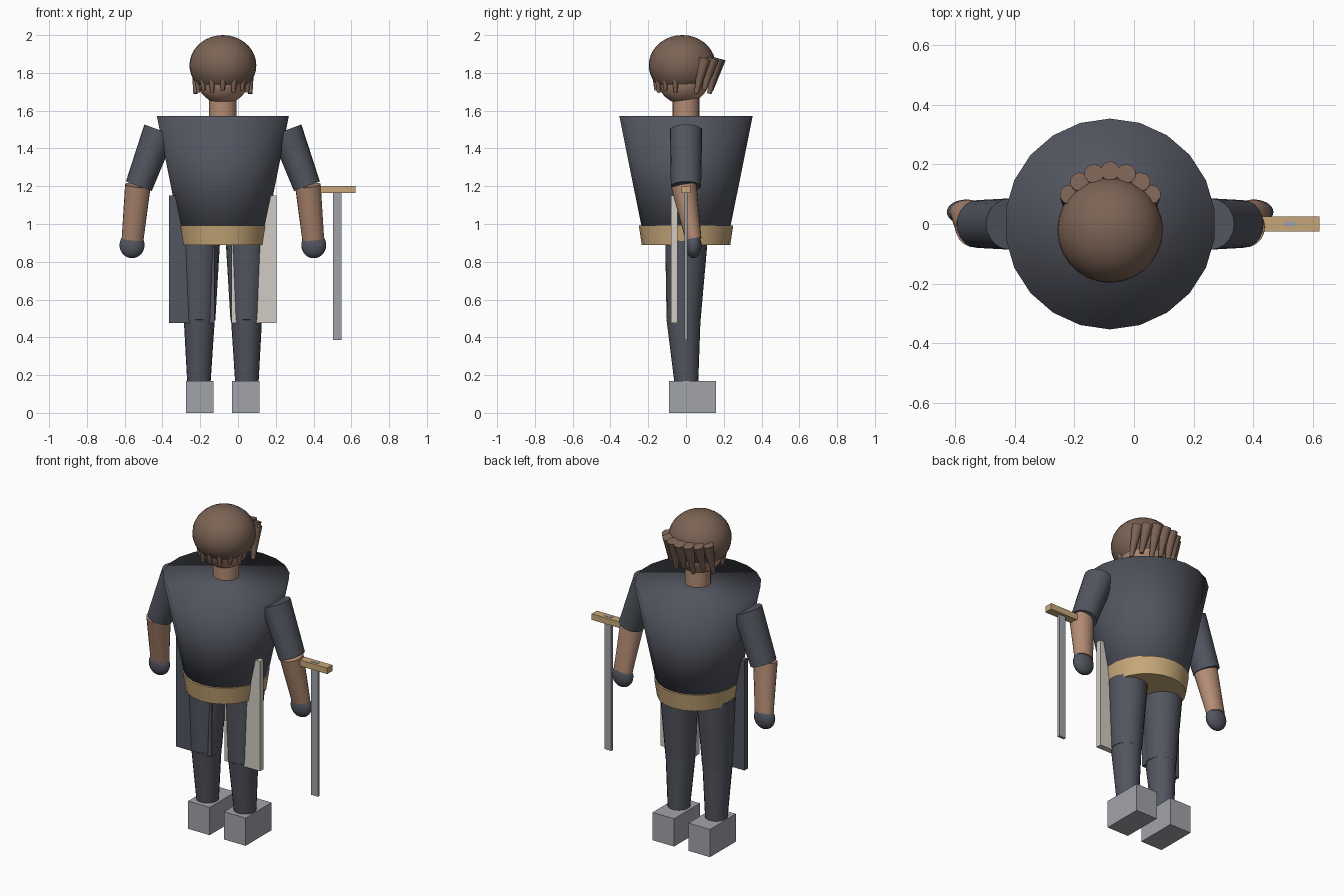
import bpy, bmesh, math
from mathutils import Vector

if "Cube" in bpy.data.objects:
    bpy.data.objects.remove(bpy.data.objects["Cube"])

CX = -0.08  # the body's own centre line; the sword shifts the overall centre


def material(name, rgb):
    m = bpy.data.materials.new(name)
    m.diffuse_color = (*rgb, 1)
    m.use_nodes = True
    m.node_tree.nodes["Principled BSDF"].inputs["Base Color"].default_value = m.diffuse_color
    return m


CLOTH = material("dark_cloth", (0.085, 0.092, 0.115))
SKIN = material("skin", (0.45, 0.26, 0.175))
HAIR = material("hair", (0.2, 0.125, 0.09))
TAN = material("tan", (0.57, 0.39, 0.19))
PALE = material("pale_cloth", (0.64, 0.6, 0.54))
STEEL = material("steel", (0.36, 0.37, 0.4))


def finish(bm, name, mat, smooth=40):
    bmesh.ops.recalc_face_normals(bm, faces=bm.faces[:])
    me = bpy.data.meshes.new(name)
    bm.to_mesh(me)
    bm.free()
    ob = bpy.data.objects.new(name, me)
    bpy.context.collection.objects.link(ob)
    me.materials.append(mat)
    bpy.ops.object.select_all(action='DESELECT')
    ob.select_set(True)
    bpy.context.view_layer.objects.active = ob
    if smooth == 180:
        bpy.ops.object.shade_smooth()
    elif smooth:
        bpy.ops.object.shade_smooth_by_angle(angle=math.radians(smooth))
    return ob


def limb(name, p0, r0, p1, r1, mat, n=20, smooth=40):
    """Capped tapered tube from p0 to p1; each radius is an (x, y) pair."""
    p0, p1 = Vector(p0), Vector(p1)
    d = (p1 - p0).normalized()
    v = d.cross(Vector((1, 0, 0))).normalized()
    u = v.cross(d)
    bm = bmesh.new()
    rings = []
    for p, (rx, ry) in ((p0, r0), (p1, r1)):
        rings.append([bm.verts.new(p + u * rx * math.sin(a) + v * ry * math.cos(a))
                      for a in (2 * math.pi * i / n for i in range(n))])
    for i in range(n):
        j = (i + 1) % n
        bm.faces.new((rings[0][i], rings[0][j], rings[1][j], rings[1][i]))
    bm.faces.new(rings[0])
    bm.faces.new(rings[1])
    return finish(bm, name, mat, smooth)


def ball(name, c, r, mat, cut=None):
    """Ellipsoid, optionally cut flat at height cut."""
    bm = bmesh.new()
    bmesh.ops.create_uvsphere(bm, u_segments=28, v_segments=18, radius=1)
    for v in bm.verts:
        v.co = Vector(c) + Vector([a * b for a, b in zip(v.co, r)])
    if cut is not None:
        geom = bm.verts[:] + bm.edges[:] + bm.faces[:]
        bmesh.ops.bisect_plane(bm, geom=geom, plane_co=(0, 0, cut),
                               plane_no=(0, 0, 1), clear_inner=True)
        bmesh.ops.holes_fill(bm, edges=[e for e in bm.edges if e.is_boundary])
    return finish(bm, name, mat)


def box(name, lo, hi, mat):
    bm = bmesh.new()
    bmesh.ops.create_cube(bm, size=1)
    for v in bm.verts:
        v.co = [(a + b) / 2 + t * (b - a) for a, b, t in zip(lo, hi, v.co)]
    return finish(bm, name, mat, 0)


# Torso, belt and neck
limb("torso", (CX, 0, 0.895), (0.217, 0.217), (CX, 0, 1.572), (0.353, 0.353), CLOTH, 22, 180)
limb("belt", (CX, 0, 0.888), (0.223, 0.234), (CX, 0, 0.993), (0.239, 0.25), TAN, 22)
limb("neck", (CX, 0, 1.55), (0.073, 0.071), (CX, 0, 1.68), (0.073, 0.071), SKIN)

# Head and hair cap
ball("head", (CX, -0.015, 1.79), (0.145, 0.145, 0.155), SKIN)
ball("hair_cap", (CX, -0.02, 1.84), (0.177, 0.177, 0.16), HAIR, cut=1.735)

# Locks fanned around the back of the head
for i in range(7):
    a = math.radians(30 + 20 * i)
    x, y = 0.158 * math.cos(a), 0.02 + 0.158 * math.sin(a)
    limb(f"back_lock_{i}", (CX + x, y, 1.875), (0.033, 0.033),
         (CX + x * 1.06, y - 0.045, 1.69 + 0.02 * (i % 2)), (0.012, 0.012), HAIR, 10, 50)

# Short fringe locks over the face
for i in range(7):
    a = math.radians(195 + 25 * i)
    x, y = 0.138 * math.cos(a), -0.02 + 0.138 * math.sin(a)
    limb(f"fringe_lock_{i}", (CX + x, y, 1.78), (0.02, 0.02),
         (CX + x * 0.97, y, 1.695 + 0.012 * (i % 2)), (0.009, 0.009), HAIR, 8, 50)

# Arms, legs and coat panels on both sides
for side, s in (("left", -1), ("right", 1)):
    def at(x, y, z):
        return (CX + s * x, y, z)

    limb(f"{side}_upper_arm", at(0.335, 0, 1.497), (0.086, 0.086),
         at(0.445, 0, 1.2), (0.073, 0.08), CLOTH)
    limb(f"{side}_forearm", at(0.45, -0.012, 1.205), (0.068, 0.068),
         at(0.478, 0.04, 0.92), (0.058, 0.042), SKIN)
    ball(f"{side}_hand", at(0.481, 0.04, 0.888), (0.066, 0.042, 0.069), CLOTH)

    limb(f"{side}_thigh", at(0.125, 0.002, 0.91), (0.11, 0.112),
         at(0.125, -0.013, 0.49), (0.085, 0.09), CLOTH)
    limb(f"{side}_shin", at(0.125, -0.013, 0.495), (0.082, 0.09),
         at(0.127, 0.002, 0.16), (0.062, 0.063), CLOTH)
    fx = CX + s * 0.122
    box(f"{side}_boot", (fx - 0.073, -0.09, 0), (fx + 0.073, 0.16, 0.17), STEEL)

    px = CX + s * 0.165
    box(f"{side}_coat_panel", (px - 0.12, -0.08, 0.477), (px + 0.12, -0.045, 1.15),
        CLOTH if s < 0 else PALE)

# Sword
box("sword_guard", (0.43, -0.025, 1.163), (0.622, 0.025, 1.2), TAN)
box("sword_blade", (0.502, -0.008, 0.385), (0.548, 0.008, 1.202), STEEL)
